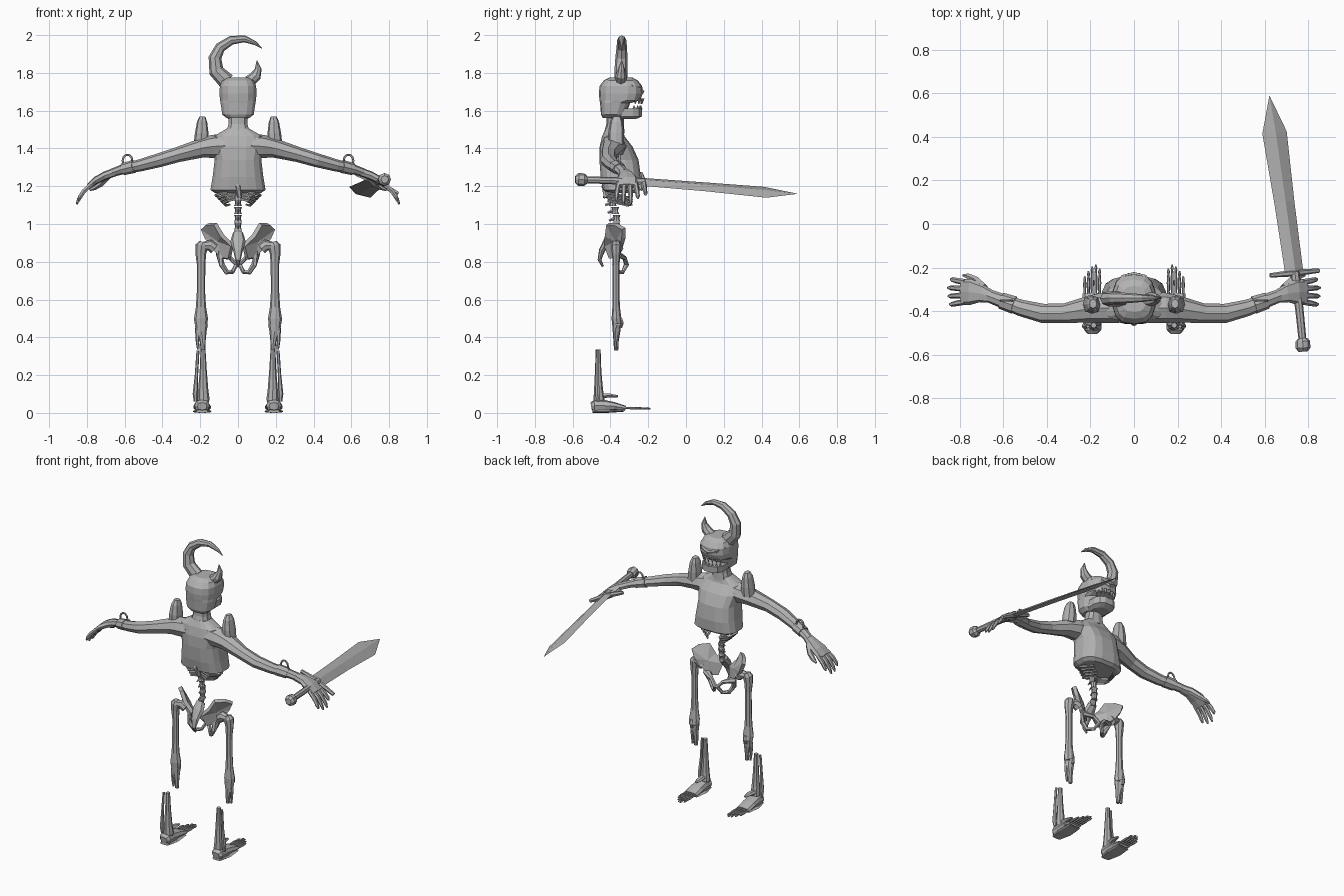
import bpy, bmesh, math
from mathutils import Vector as V

bone = bpy.data.materials.new("bone_grey")
bone.diffuse_color = (0.45, 0.45, 0.45, 1)


def finish(name, bm, mirror=False):
    bmesh.ops.recalc_face_normals(bm, faces=bm.faces)
    me = bpy.data.meshes.new(name)
    bm.to_mesh(me)
    bm.free()
    me.materials.append(bone)
    ob = bpy.data.objects.new(name, me)
    bpy.context.collection.objects.link(ob)
    if mirror:
        ob.modifiers.new("mirror", 'MIRROR').use_mirror_merge = False
    return ob


def loft(name, rings, n=8, ref=(1, 0, 0), mirror=False, power=1.0, closed=False, bm=None, phase=0.0):
    """Skin rings (x, y, z, ru[, rv]) along a path; ref sets the direction of ru."""
    own = bm is None
    bm = bm or bmesh.new()
    pts = [V(r[:3]) for r in rings]
    m, loops = len(pts), []
    for i, r in enumerate(rings):
        a = pts[(i - 1) % m] if closed else pts[max(i - 1, 0)]
        b = pts[(i + 1) % m] if closed else pts[min(i + 1, m - 1)]
        t = (b - a).normalized()
        u = V(ref)
        u = (u - t * u.dot(t)).normalized()
        w = t.cross(u)
        loop = []
        for k in range(n):
            c, s = (f(2 * math.pi * k / n + phase) for f in (math.cos, math.sin))
            c = math.copysign(abs(c) ** power, c)
            s = math.copysign(abs(s) ** power, s)
            loop.append(bm.verts.new(pts[i] + u * c * r[3] + w * s * r[-1]))
        loops.append(loop)
    for i in range(m if closed else m - 1):
        p, q = loops[i], loops[(i + 1) % m]
        for k in range(n):
            j = (k + 1) % n
            bm.faces.new((p[k], p[j], q[j], q[k]))
    if not closed:
        bm.faces.new(loops[0][::-1])
        bm.faces.new(loops[-1])
    return finish(name, bm, mirror) if own else None


def stack(name, rows, n=12, x=0, power=0.75):
    """Upright body from rows (z, centre y, half width, half depth)."""
    bm = bmesh.new()
    loops = []
    for z, y, rx, ry in rows:
        loop = []
        for k in range(n):
            c, s = (f(2 * math.pi * (k + 0.5) / n) for f in (math.cos, math.sin))
            loop.append(bm.verts.new((x + rx * math.copysign(abs(c) ** power, c),
                                      y + ry * math.copysign(abs(s) ** power, s), z)))
        loops.append(loop)
    for p, q in zip(loops, loops[1:]):
        for k in range(n):
            j = (k + 1) % n
            bm.faces.new((p[k], p[j], q[j], q[k]))
    bm.faces.new(loops[0][::-1])
    bm.faces.new(loops[-1])
    return finish(name, bm)


# Skull, jaw, teeth and neck
stack("skull", [(1.56, -.385, .06, .055), (1.58, -.385, .085, .065), (1.64, -.375, .094, .08),
                (1.655, -.35, .097, .108), (1.69, -.345, .1, .116), (1.73, -.345, .098, .113),
                (1.76, -.345, .085, .09), (1.776, -.345, .055, .06)], 14)
stack("jaw", [(1.555, -.325, .05, .06), (1.57, -.31, .072, .08), (1.612, -.307, .075, .077)])
teeth = bmesh.new()
for k in range(-3, 4):
    a = k * .36
    x, y = .066 * math.sin(a), -.307 + .068 * math.cos(a)
    loft("", [(x, y, 1.605, .01), (x, y, 1.628, .002)], 4, bm=teeth)
    loft("", [(x * 1.1, y + .008, 1.665, .011), (x * 1.1, y + .006, 1.635, .002)], 4, bm=teeth)
finish("teeth", teeth)
loft("brow_ridge", [(0, -.232, 1.70, .012), (.05, -.245, 1.715, .013), (.085, -.29, 1.73, .008)],
     5, (0, 0, 1), True)
stack("neck", [(1.48, -.38, .065, .055), (1.53, -.375, .052, .046), (1.58, -.375, .05, .045)], 10)

# Unequal horns
loft("long_horn", [(-.06, -.345, 1.755, .035, .045), (-.115, -.345, 1.81, .034, .04),
                   (-.122, -.342, 1.88, .032, .034), (-.094, -.34, 1.935, .028),
                   (-.035, -.34, 1.973, .024), (.035, -.34, 1.98, .018),
                   (.09, -.34, 1.958, .011), (.127, -.34, 1.93, .002)], 8, (0, 1, 0))
loft("short_horn", [(.06, -.345, 1.755, .032), (.095, -.345, 1.785, .029),
                    (.107, -.342, 1.82, .018), (.1, -.34, 1.865, .002)], 8, (0, 1, 0))

# Torso shell
stack("torso", [(1.165, -.335, .125, .075), (1.18, -.34, .148, .1), (1.25, -.345, .136, .108),
                (1.34, -.355, .125, .105), (1.41, -.37, .142, .088), (1.465, -.385, .13, .06),
                (1.505, -.38, .06, .046)], 16, power=.7)
loft("shoulder_knob", [(.195, -.37, 1.42, .04, .04), (.192, -.37, 1.48, .036, .042),
                       (.19, -.368, 1.54, .027, .034), (.188, -.366, 1.568, .016, .02)], 8, mirror=True, power=.75)

# Arms with cuff and ring
loft("arm", [(.07, -.385, 1.415, .07, .065), (.14, -.385, 1.41, .07, .06), (.2, -.39, 1.4, .062, .05),
             (.32, -.41, 1.367, .045, .04), (.42, -.41, 1.337, .044, .037),
             (.52, -.385, 1.31, .038, .032), (.6, -.355, 1.293, .033, .027),
             (.67, -.328, 1.27, .03, .022)], 8, (0, 1, 0), True)
loft("cuff", [(.55, -.372, 1.305, .041, .035), (.61, -.352, 1.29, .038, .032)], 8, (0, 1, 0), True)
loft("cuff_ring", [(.585 + .026 * math.cos(a), -.352, 1.335 + .032 * math.sin(a), .006)
                   for a in (k * math.pi / 5 for k in range(10))], 5, (0, 1, 0), True, closed=True)

# Hands
loft("palm", [(.65, -.335, 1.275, .028, .022), (.7, -.318, 1.258, .042, .022),
              (.75, -.312, 1.232, .06, .02), (.79, -.312, 1.2, .058, .015)], 8, (0, 1, 0), True, .75)
fingers = bmesh.new()
for k, (reach, drop) in enumerate([(.84, 1.135), (.855, 1.105), (.853, 1.105), (.845, 1.125)]):
    y, spread = -.267 - .03 * k, .008 * (1.5 - k)
    loft("", [(.775, y, 1.212, .014), (.815, y + spread * .6, 1.175, .013),
              ((reach + .83) / 2, y + spread, (drop + 1.16) / 2, .011), (reach, y + spread, drop, .005)],
         6, (0, 1, 0), bm=fingers)
loft("", [(.69, -.295, 1.255, .022), (.725, -.258, 1.215, .018), (.76, -.24, 1.193, .014),
          (.785, -.235, 1.18, .006)], 6, (0, 0, 1), bm=fingers)
finish("fingers", fingers, True)

# Sword: blade, guard, grip and pommel
tilt = (.9, 0, -.45)
loft("blade", [(.735, -.22, 1.222, .047, .014), (.69, .1, 1.197, .052, .014),
               (.645, .42, 1.168, .063, .013), (.622, .587, 1.16, .001, .001)], 4, tilt)
loft("guard", [(.625, -.236, 1.265, .01, .012), (.735, -.225, 1.222, .016, .018),
               (.848, -.214, 1.16, .01, .012)], 6, (0, 1, 0))
loft("grip", [(.738, -.22, 1.222, .022), (.76, -.4, 1.23, .019), (.774, -.54, 1.234, .018)], 8)
loft("pommel", [(.772, -.525, 1.234, .022), (.774, -.54, 1.234, .034), (.776, -.57, 1.236, .034),
                (.777, -.586, 1.236, .02)], 8)

# Spine of stacked vertebrae, with tail bone
spine = bmesh.new()
for k in range(7):
    z = .93 + .041 * k
    y = -.385 + .018 * math.sin(k * .75 + .3)
    loft("", [(0, y, z, .021), (0, y, z + .012, .016), (0, y, z + .024, .016), (0, y, z + .036, .021)], 8, bm=spine)
    loft("", [(0, y - .01, z + .018, .007, .01), (0, y - .04, z + .006, .003, .005)], 4, bm=spine)
finish("spine", spine)
loft("back_ridge", [(-.01, -.42, 1.24, .016, .014), (0, -.435, 1.2, .018, .014),
                    (.01, -.42, 1.14, .012, .016)], 6)
loft("sacrum", [(0, -.385, .95, .028, .025), (0, -.415, .91, .04, .022), (0, -.445, .86, .026, .016),
                (0, -.458, .81, .014, .01), (0, -.44, .775, .005, .006)], 8)

# Floating ribs below the torso
ribs = bmesh.new()
for k in range(4):
    z = 1.165 - .014 * k
    w = .118 - .014 * k
    loft("", [(.015, -.40, z + .01, .007), (w * .7, -.41, z, .008), (w, -.36, z - .012, .008),
              (w * .85, -.31, z - .025, .007), (w * .55, -.285, z - .02, .005)], 5, (0, 0, 1), bm=ribs)
finish("lower_ribs", ribs, True)

# Pelvis wings and lower rings
bm = bmesh.new()
outline = [(.19, -.33, .975), (.165, -.37, .998), (.12, -.415, 1.0), (.085, -.425, .94),
           (.03, -.425, .885), (.045, -.40, .82), (.085, -.365, .82), (.14, -.345, .88), (.17, -.33, .925)]
hub = bm.verts.new((.1, -.365, .91))
rim = [bm.verts.new(p) for p in outline]
for a, b in zip(rim, rim[1:] + rim[:1]):
    bm.faces.new((hub, a, b))
wing = finish("pelvis_wing", bm, True)
thick = wing.modifiers.new("thickness", 'SOLIDIFY')
thick.thickness, thick.offset = .024, 0
loft("pelvis_ring", [(.1, -.36, .84, .024), (.085, -.375, .785, .016), (.06, -.365, .745, .014),
                     (.03, -.335, .745, .011), (.008, -.315, .785, .014), (.04, -.325, .82, .012)],
     6, (.2, 1, .1), True, closed=True)
loft("hip_joint", [(.125, -.362, .87, .03), (.15, -.365, .888, .03), (.18, -.37, .885, .022)],
     8, (0, 1, 0), True)

# Upper legs, knees and the broken stubs below
loft("femur", [(.185, -.37, .905, .02), (.192, -.37, .885, .034, .028), (.197, -.37, .84, .028, .022),
               (.195, -.37, .78, .022, .018), (.196, -.37, .64, .022, .018), (.196, -.37, .56, .027, .02),
               (.196, -.368, .5, .037, .026), (.196, -.365, .47, .034, .026)], 8, mirror=True)
loft("kneecap", [(.196, -.345, .5, .012, .008), (.196, -.34, .475, .02, .012),
                 (.196, -.345, .45, .012, .008)], 6, mirror=True)
loft("upper_shin", [(.194, -.367, .468, .035, .024), (.194, -.368, .43, .028, .02),
                    (.187, -.37, .38, .016, .014), (.185, -.37, .33, .012, .011)], 8, mirror=True)
loft("upper_fibula", [(.216, -.372, .45, .012), (.215, -.372, .38, .009), (.21, -.37, .335, .007)], 6, mirror=True)

# Lower legs and feet
loft("lower_shin", [(.185, -.465, .335, .013), (.184, -.465, .22, .019, .017), (.184, -.463, .12, .027, .024),
                    (.182, -.46, .07, .032, .03), (.185, -.46, .05, .025, .025)], 8, mirror=True)
loft("lower_fibula", [(.212, -.47, .33, .008), (.22, -.472, .2, .009), (.226, -.468, .1, .014),
                      (.224, -.465, .06, .01)], 6, mirror=True)
loft("heel", [(.19, -.502, .035, .025, .02), (.19, -.485, .038, .04, .032), (.19, -.43, .038, .042, .03),
              (.19, -.38, .035, .046, .022), (.19, -.32, .024, .046, .013)], 8, mirror=True, power=.75)
loft("instep_bone", [(.185, -.44, .09, .02, .014), (.18, -.4, .092, .02, .011),
                     (.178, -.36, .088, .01, .006)], 6, mirror=True)
toes = bmesh.new()
for k, tip in enumerate([-.205, -.187, -.195, -.215, -.24]):
    x = .158 + .017 * k
    loft("", [(x, -.37, .03, .009), (x, -.31, .025, .006), (x, -.27, .025, .008),
              (x, tip - .025, .024, .005), (x, tip - .015, .024, .007), (x, tip, .022, .003)], 6, bm=toes)
finish("toes", toes, True)
loft("sole", [(.19, -.495, .008, .03, .008), (.19, -.42, .008, .05, .008), (.19, -.33, .012, .045, .006)],
     8, mirror=True, power=.6)
